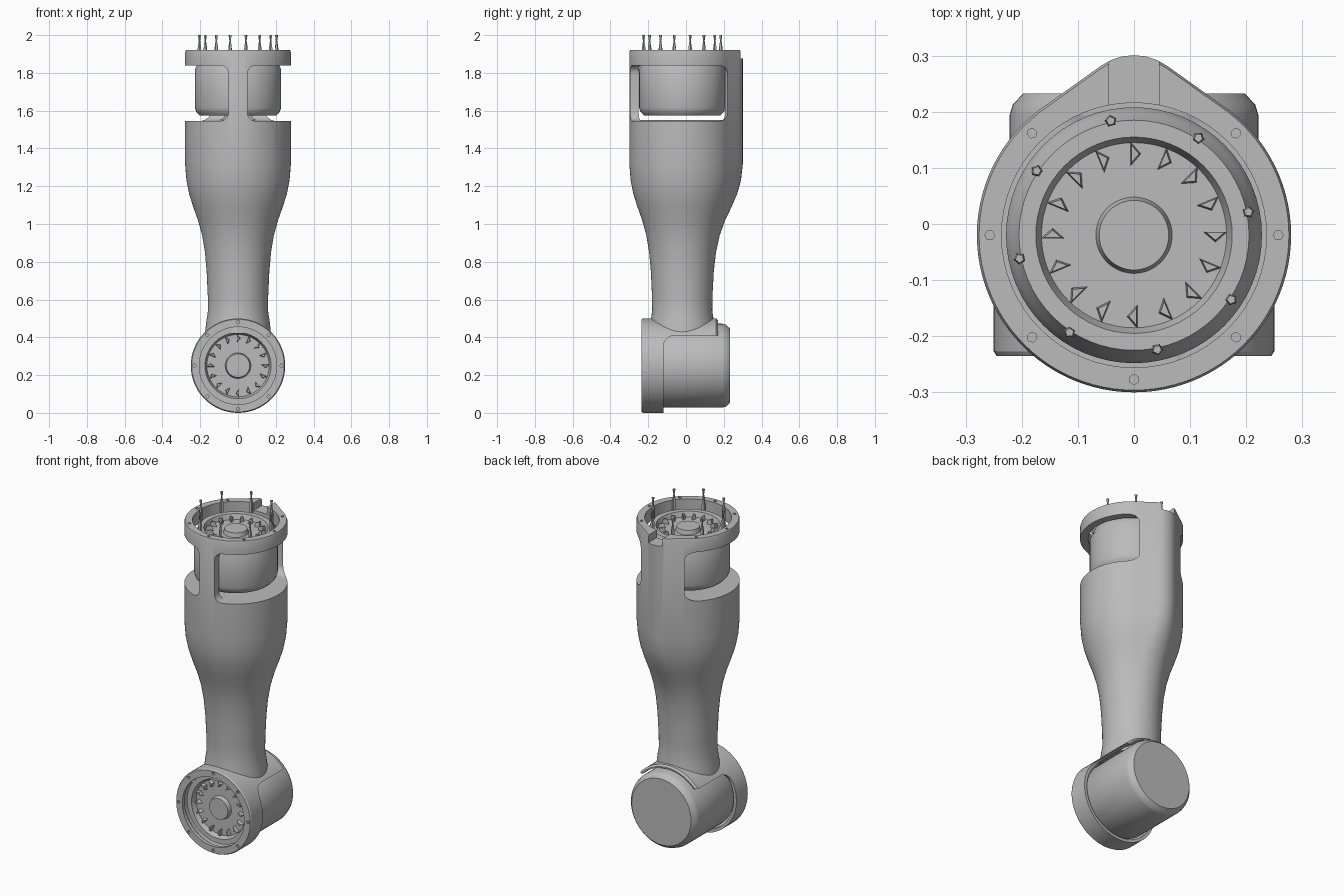
import bpy, bmesh, math
from math import sin, cos, pi, radians, sqrt, atan2
from mathutils import Matrix, Vector

cube = bpy.data.objects.get("Cube")
if cube:
    bpy.data.objects.remove(cube, do_unlink=True)

GREY = (0.5, 0.5, 0.5, 1)
metal = bpy.data.materials.new("light grey metal")
metal.use_nodes = True
metal.diffuse_color = GREY
metal.node_tree.nodes["Principled BSDF"].inputs["Base Color"].default_value = GREY

# Joint frames: local z points out of the open rim, local origin lies on the rim plane
TOP = Matrix.Translation((0, -0.02, 1.92))
FRONT = Matrix.Translation((0, -0.235, 0.25)) @ Matrix.Rotation(pi / 2, 4, "X")


def finish(name, bm, matrix=Matrix()):
    bmesh.ops.transform(bm, matrix=matrix, verts=bm.verts)
    bmesh.ops.recalc_face_normals(bm, faces=bm.faces)
    mesh = bpy.data.meshes.new(name)
    bm.to_mesh(mesh)
    bm.free()
    mesh.materials.append(metal)
    obj = bpy.data.objects.new(name, mesh)
    bpy.context.collection.objects.link(obj)
    return obj


def loft(name, rings, matrix=Matrix(), closed=False):
    """Skin a list of point rings; cap the ends, or join last to first."""
    bm = bmesh.new()
    loops = [[bm.verts.new(p) for p in ring] for ring in rings]
    n = len(loops[0])
    pairs = list(zip(loops, loops[1:]))
    if closed:
        pairs.append((loops[-1], loops[0]))
    else:
        bm.faces.new(loops[0])
        bm.faces.new(loops[-1])
    for a, b in pairs:
        for i in range(n):
            j = (i + 1) % n
            bm.faces.new((a[i], a[j], b[j], b[i]))
    return finish(name, bm, matrix)


def lathe(name, profile, matrix=Matrix(), sides=64, closed=False):
    rings = [[(r * cos(2 * pi * i / sides), r * sin(2 * pi * i / sides), h)
              for i in range(sides)] for r, h in profile]
    return loft(name, rings, matrix, closed)


def box(name, low, high, bevel=0.0):
    bm = bmesh.new()
    bmesh.ops.create_cube(bm, size=1)
    low, high = Vector(low), Vector(high)
    for v in bm.verts:
        v.co = (low + high) / 2 + v.co * (high - low)
    if bevel:
        bmesh.ops.bevel(bm, geom=bm.edges[:], offset=bevel, segments=5,
                        profile=0.5, affect="EDGES")
    return finish(name, bm)


def cut(obj, *cutters):
    bpy.context.view_layer.objects.active = obj
    for cutter in cutters:
        cutter.hide_render = True
        mod = obj.modifiers.new("cut", "BOOLEAN")
        mod.operation, mod.solver, mod.object = "DIFFERENCE", "EXACT", cutter
        bpy.ops.object.modifier_apply(modifier=mod.name)
        bpy.data.objects.remove(cutter, do_unlink=True)


def around(count, radius, start=0.0):
    for i in range(count):
        a = start + 2 * pi * i / count
        yield Matrix.Rotation(a, 4, "Z") @ Matrix.Translation((radius, 0, 0))


def bolt_holes(obj, frame, radius):
    cut(obj, *[lathe("hole_cutter", [(0.009, -0.02), (0.009, 0.02)], frame @ m, 6)
               for m in around(8, radius, pi / 4)])


# Arm body: round section wrapped together with a smaller circle that forms the back spine
def section(r, spine, z, n=96):
    alpha = math.acos(0.64 / 0.786)
    shift, small = 0.786 * r * spine, r * (1 - 0.64 * spine)
    arc_end = atan2(small * sin(alpha), shift + small * cos(alpha))
    ring = []
    for i in range(n):
        phi = 2 * pi * i / n
        off = min(phi, 2 * pi - phi)
        if off < arc_end:
            rad = shift * cos(off) + sqrt(small ** 2 - (shift * sin(off)) ** 2)
        elif off < alpha:
            rad = r / cos(off - alpha)
        else:
            rad = r
        ring.append((rad * sin(phi), rad * cos(phi) - 0.02, z))
    return ring


body_profile = [(0.175, 0, 0.42), (0.167, 0, 0.49), (0.159, 0, 0.54), (0.16, 0, 0.62),
                (0.166, 0.05, 0.75), (0.175, 0.15, 0.85), (0.19, 0.3, 0.94), (0.212, 0.5, 1.02),
                (0.237, 0.7, 1.09), (0.259, 0.85, 1.16), (0.273, 0.95, 1.23),
                (0.28, 1, 1.32), (0.28, 1, 1.91), (0.276, 1, 1.92)]
body = loft("arm_body", [section(*p) for p in body_profile])
cut(body, lathe("bore_cutter", [(0.236, -0.37), (0.236, 0.05)], TOP))
# Side windows, leaving a front rib and a rear spine
for side in (-1, 1):
    xs = sorted((side * 0.05, side * 0.6))
    cut(body, box("window_cutter", (xs[0], -0.6, 1.545), (xs[1], 0.22, 1.84), 0.045))
cut(body, box("notch_cutter", (-0.045, 0.18, 1.875), (0.045, 0.4, 2)))
bolt_holes(body, TOP, 0.257)

# Lower joint housing: front ring with a hood running back above the motor
housing = lathe("lower_housing", [(0.245, 0), (0.25, -0.008), (0.25, -0.395), (0.24, -0.405),
                                  (0.232, -0.405), (0.232, -0.06), (0.205, -0.02), (0.205, 0)],
                FRONT, closed=True)
cut(housing, box("hood_cutter", (-0.6, -0.12, -0.4), (0.6, 0.7, 0.41), 0.06))
bolt_holes(housing, FRONT, 0.23)
parts = [body, housing]


# Joint motors: drum, recessed face, raised hub and a ring of radial teeth
def motor(prefix, frame, length, r):
    parts.append(lathe(prefix + "_motor", [
        (r - 0.025, -length), (r - 0.006, 0.02 - length), (r, 0.04 - length), (r, -0.1),
        (r - 0.01, -0.08), (0.205, -0.045), (0.175, -0.045), (0.165, -0.075),
        (0.068, -0.075), (0.062, -0.05)], frame))
    bm = bmesh.new()
    for m in around(16, 0.145):
        new = bmesh.ops.create_cone(bm, cap_ends=True, segments=3, radius1=0.026,
                                    radius2=0.018, depth=0.03)["verts"]
        shape = Matrix.Diagonal((1, 0.5, 1, 1)) @ Matrix.Rotation(pi, 4, "Z")
        bmesh.ops.transform(bm, verts=new,
                            matrix=m @ Matrix.Translation((0, 0, -0.065)) @ shape)
    parts.append(finish(prefix + "_motor_teeth", bm, frame))


motor("upper", TOP, 0.345, 0.228)
motor("lower", FRONT, 0.468, 0.222)

# Slim pins standing on the upper motor flange
for i, m in enumerate(around(8, 0.208, radians(11.5))):
    parts.append(lathe(f"flange_pin_{i + 1}", [(0.011, -0.06), (0.01, 0.01), (0.004, 0.05),
                                               (0.008, 0.075), (0.008, 0.08)], TOP @ m, 5))

bpy.ops.object.select_all(action="DESELECT")
for obj in parts:
    obj.select_set(True)
bpy.context.view_layer.objects.active = body
bpy.ops.object.shade_smooth_by_angle(angle=radians(30))
